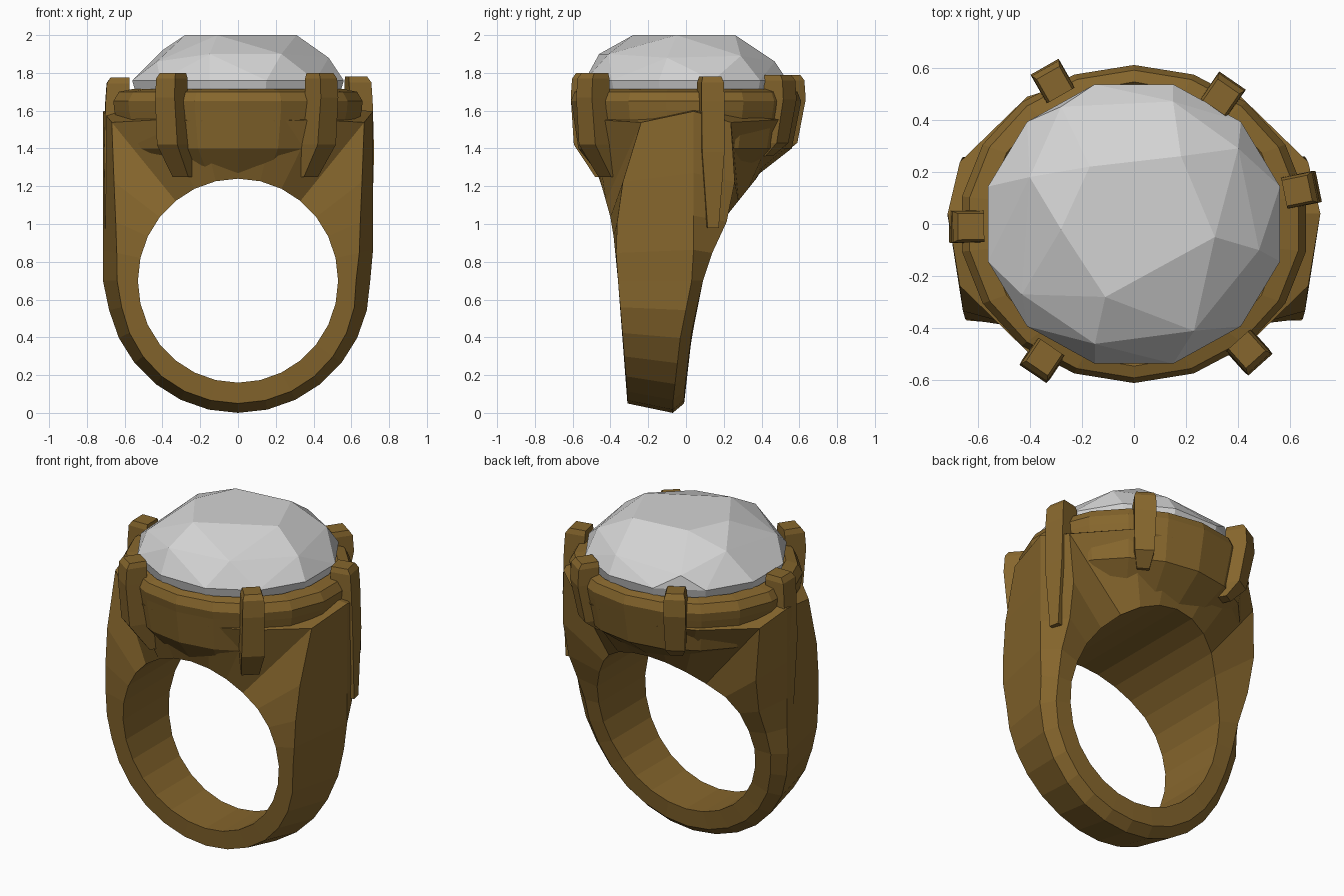
import bpy, bmesh, math
from mathutils import Vector

if "Cube" in bpy.data.objects:
    bpy.data.objects.remove(bpy.data.objects["Cube"], do_unlink=True)


def make_material(name, rgb, roughness):
    mat = bpy.data.materials.new(name)
    mat.use_nodes = True
    mat.diffuse_color = (*rgb, 1)
    shader = next(n for n in mat.node_tree.nodes if n.type == 'BSDF_PRINCIPLED')
    shader.inputs["Base Color"].default_value = (*rgb, 1)
    shader.inputs["Roughness"].default_value = roughness
    return mat


bronze = make_material("bronze", (0.24, 0.134, 0.026), 0.5)
crystal = make_material("pale_crystal", (0.65, 0.65, 0.65), 0.4)


def finish(bm, name, mat):
    bmesh.ops.recalc_face_normals(bm, faces=bm.faces)
    mesh = bpy.data.meshes.new(name)
    bm.to_mesh(mesh)
    bm.free()
    mesh.materials.append(mat)
    obj = bpy.data.objects.new(name, mesh)
    bpy.context.collection.objects.link(obj)
    return obj


def loft(name, sections, mat, closed=False):
    """Skin matching loops; either join the last to the first or cap both."""
    bm = bmesh.new()
    loops = [[bm.verts.new(p) for p in s] for s in sections]
    n = len(loops[0])
    pairs = list(zip(loops, loops[1:]))
    if closed:
        pairs.append((loops[-1], loops[0]))
    else:
        bm.faces.new(loops[0])
        bm.faces.new(loops[-1])
    for a, b in pairs:
        for i in range(n):
            j = (i + 1) % n
            bm.faces.new((a[i], a[j], b[j], b[i]))
    return finish(bm, name, mat)


def interp(table, t):
    if t <= table[0][0]:
        return table[0][1]
    for (t0, v0), (t1, v1) in zip(table, table[1:]):
        if t <= t1:
            return v0 + (v1 - v0) * (t - t0) / (t1 - t0)
    return table[-1][1]


# Band: side profile flares from a narrow base to the wide shoulders
FRONT = [(0.05, -0.31), (0.7, -0.36), (1.0, -0.39), (1.25, -0.46), (1.4, -0.54), (1.7, -0.57)]
BACK = [(0.05, -0.01), (0.4, 0.03), (0.7, 0.09), (1.0, 0.18), (1.25, 0.38), (1.4, 0.53), (1.7, 0.57)]
SHOULDER = [(1.0, 0.37), (1.3, 0.33), (1.6, 0.22)]
BEVEL = [(0.1, 0.05), (0.7, 0.075)]
MID = 0.7


def band_section(angle):
    c, s = math.cos(angle), math.sin(angle)
    inner = Vector((0.53 * c, 0, MID + 0.54 * s))
    if s <= 0:
        reach = 0.7
    else:
        reach = min(0.715 / max(abs(c), 0.001), 0.92 / max(s, 0.001))
    ray = Vector((c, 0, s))
    centre = Vector((0, 0, MID))
    outer = centre + ray * reach
    edge = centre + ray * (reach - interp(BEVEL, outer.z))
    # shoulders stay inside the oval outline of the crown
    limit = 0.59 * math.sqrt(max(0, 1 - (edge.x / 0.73) ** 2))
    front = max(interp(FRONT, outer.z), -max(limit, interp(SHOULDER, outer.z)))
    back = min(interp(BACK, outer.z), max(limit, 0.1))
    return [
        (inner.x, interp(FRONT, inner.z), inner.z),
        (edge.x, front, edge.z),
        (outer.x, min(back - 0.06, 0.04), outer.z),
        (edge.x, back, edge.z),
        (inner.x, interp(BACK, inner.z), inner.z),
    ]


SEGMENTS = 28
loft("band", [band_section(math.tau * i / SEGMENTS) for i in range(SEGMENTS)],
     bronze, closed=True)


# Crown: oval cup with a bevelled rim and a seat for the stone
def oval(z, rx, ry, y=0.0, n=18):
    return [(rx * math.cos(math.tau * (i + 0.5) / n),
             y + ry * math.sin(math.tau * (i + 0.5) / n), z) for i in range(n)]


crown_rows = [(1.26, 0.46, 0.42, -0.04), (1.4, 0.62, 0.565, -0.005), (1.6, 0.665, 0.6, 0),
              (1.65, 0.67, 0.61, 0), (1.7, 0.64, 0.59, 0), (1.715, 0.565, 0.545, 0),
              (1.64, 0.5, 0.48, 0)]
loft("crown", [oval(*row) for row in crown_rows], bronze)


# Prongs: tapered claws gripping the stone, melting into the cup below
def prong(name, x, y, top, rows):
    out = Vector((x, y, 0)).normalized()
    side = Vector((-out.y, out.x, 0))
    sections = []
    for z, shift, half in rows:
        mid = Vector((x, y, z + top)) + out * shift
        sections.append([mid + out * half * a + side * half * b
                         for a, b in ((1, 1), (-1, 1), (-1, -1), (1, -1))])
    loft(name, sections, bronze)


tip = [(0, -0.01, 0.05), (-0.03, 0, 0.06), (-0.13, 0.005, 0.062)]
front_claw = tip + [(-0.38, -0.02, 0.065), (-0.55, -0.13, 0.05)]
back_claw = tip + [(-0.36, -0.035, 0.055), (-0.43, -0.1, 0.035)]
side_claw = tip + [(-0.4, 0.015, 0.06), (-0.8, 0.04, 0.03)]
prong("front_right_prong", -0.35, -0.52, 1.8, front_claw)
prong("front_left_prong", 0.44, -0.49, 1.8, front_claw)
prong("back_right_prong", -0.31, 0.545, 1.79, back_claw)
prong("back_left_prong", 0.34, 0.495, 1.79, back_claw)
prong("right_prong", -0.635, -0.01, 1.775, side_claw)
prong("left_prong", 0.635, 0.13, 1.78, side_claw)

# Stone: irregular faceted dome wrapped around table, crown and girdle points
table = [(-0.17, 0.22), (0.18, 0.26), (0.31, -0.05), (-0.11, -0.28), (-0.28, -0.02)]
facets = [(-0.4, 0.18, 1.92), (0.4, 0.29, 1.89), (0.23, -0.41, 1.9), (-0.15, -0.46, 1.9),
          (-0.43, -0.27, 1.86), (0.48, -0.1, 1.88), (-0.28, 0.45, 1.84), (0.15, 0.47, 1.86)]
bm = bmesh.new()
points = [(x, y, 2.0) for x, y in table] + facets
points += oval(1.76, 0.58, 0.555, n=12) + oval(1.66, 0.55, 0.53, n=12)
for p in points:
    bm.verts.new(p)
bmesh.ops.convex_hull(bm, input=bm.verts)
loose = [v for v in bm.verts if not v.link_faces]
bmesh.ops.delete(bm, geom=loose, context='VERTS')
bmesh.ops.dissolve_limit(bm, angle_limit=0.02, verts=bm.verts, edges=bm.edges)
finish(bm, "stone", crystal)
